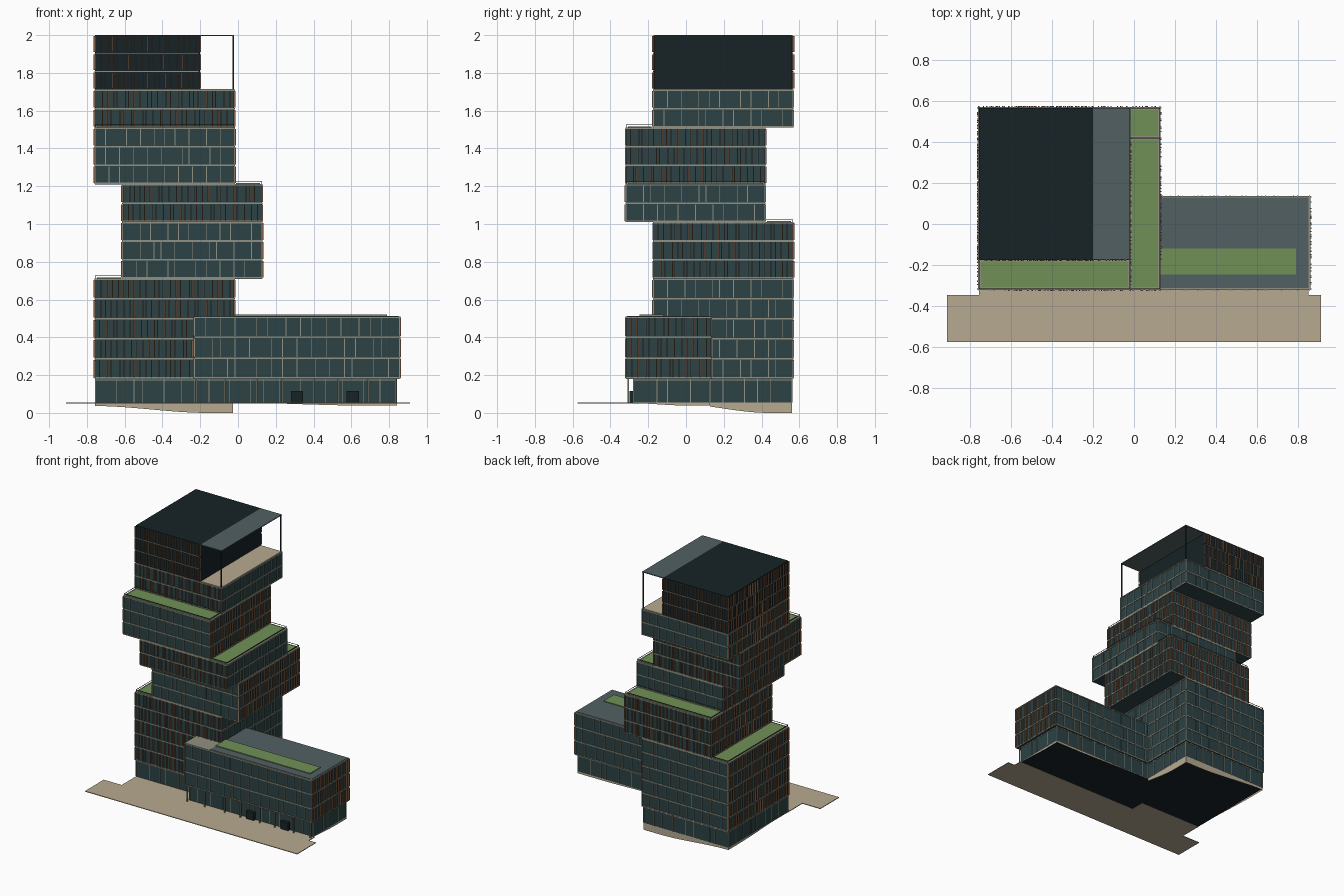
import bpy, bmesh, math, random
from mathutils import Vector, Matrix

if "Cube" in bpy.data.objects:
    bpy.data.objects.remove(bpy.data.objects["Cube"])

random.seed(4)


def material(name, hexcode):
    m = bpy.data.materials.new(name)
    lin = [(int(hexcode[i:i + 2], 16) / 255) ** 2.2 for i in (0, 2, 4)]
    m.diffuse_color = (*lin, 1)
    m.use_nodes = True
    m.node_tree.nodes["Principled BSDF"].inputs["Base Color"].default_value = m.diffuse_color
    return m


GLASS = material("glass", "304447")
DARK = material("dark_glass", "1d282b")
COPPER = material("copper", "80604a")
BAND = material("band", "8f9080")
GREEN = material("planting", "6f8f58")
ROOF = material("roof_grey", "536063")
STONE = material("stone", "b5a88f")
METAL = material("metal", "2a2c2c")


def boxes(name, mat, items):
    """One object from boxes given as (x0, x1, y0, y1, z0, z1)."""
    bm = bmesh.new()
    for x0, x1, y0, y1, z0, z1 in items:
        mtx = (Matrix.Translation(((x0 + x1) / 2, (y0 + y1) / 2, (z0 + z1) / 2))
               @ Matrix.Diagonal((x1 - x0, y1 - y0, z1 - z0, 1)))
        bmesh.ops.create_cube(bm, size=1, matrix=mtx)
    finish(name, mat, bm)


def finish(name, mat, bm):
    me = bpy.data.meshes.new(name)
    bm.to_mesh(me)
    bm.free()
    me.materials.append(mat)
    ob = bpy.data.objects.new(name, me)
    bpy.context.collection.objects.link(ob)


def face_fins(rect, side, z0, z1, step, width, depth):
    """Row of upright fins on one side (F, B, E or W) of a rectangle."""
    x0, x1, y0, y1 = rect
    a, b = (x0, x1) if side in "FB" else (y0, y1)
    n = round((b - a) / step)
    out = []
    for i in range(n + 1):
        shift = random.choice((-.25, 0, .25)) * step if 0 < i < n else 0
        c = a + (b - a) * i / n + shift
        lo, hi = c - width / 2, c + width / 2
        out.append({"F": (lo, hi, y0 - depth, y0, z0, z1),
                    "B": (lo, hi, y1, y1 + depth, z0, z1),
                    "W": (x0 - depth, x0, lo, hi, z0, z1),
                    "E": (x1, x1 + depth, lo, hi, z0, z1)}[side])
    return out


def block(name, rect, z0, z1, floors, dense, glass=GLASS, sides="FBEW"):
    """Glazed volume with floor bands, copper fins and slim mullions."""
    x0, x1, y0, y1 = rect
    boxes(name + "_glazing", glass, [(*rect, z0, z1)])
    h = (z1 - z0) / floors
    e = .004
    bands, fins, mullions = [], [], []
    for i in range(floors + 1):
        z = min(max(z0 + i * h, z0 + .005), z1 - .003)
        if glass is DARK:
            if i in (0, floors):
                continue
            bands.append((x0 - e, x1 - .01, y0 - e, y1 + e, z - .002, z + .002))
        else:
            bands.append((x0 - e, x1 + e, y0 - e, y1 + e, z - .004, z + .004))
    for i in range(floors):
        lo, hi = z0 + i * h + .006, z0 + (i + 1) * h - .006
        for s in sides:
            if s in dense:
                fins += face_fins(rect, s, lo, hi, .031, .006, .009)
            else:
                mullions += face_fins(rect, s, lo, hi, .075, .004, .006)
    boxes(name + "_floor_bands", BAND, bands)
    boxes(name + "_copper_fins", COPPER, fins)
    if mullions:
        boxes(name + "_mullions", BAND, mullions)


def terrace(name, rect, z):
    """Planted roof strip with a thin guard rail."""
    x0, x1, y0, y1 = rect
    boxes(name + "_planting", GREEN, [(x0 + .01, x1 - .01, y0 + .01, y1 - .01, z - .003, z + .005)])
    t, a, b = .0025, z + .013, z + .016
    rail = [(x0, x1, y0, y0 + t, a, b), (x0, x1, y1 - t, y1, a, b),
            (x0, x0 + t, y0, y1, a, b), (x1 - t, x1, y0, y1, a, b)]
    rail += [(x, x + t, y, y + t, z, a) for x in (x0, x1 - t) for y in (y0, y1 - t)]
    boxes(name + "_rail", METAL, rail)


# Shifted tower volumes
XW, XE = (-.756, -.02), (-.61, .126)
YB, YF = (-.172, .565), (-.317, .418)
block("lower_tower", (*XW, *YB), .18, .71, 5, "FW")
block("second_volume", (*XE, *YB), .71, 1.01, 3, "EBW")
block("third_volume", (*XE, *YF), 1.01, 1.21, 2, "FW")
block("fourth_volume", (*XW, *YF), 1.21, 1.51, 3, "EBW")
block("fifth_volume", (*XW, *YB), 1.51, 1.71, 2, "FW")
block("crown", (-.756, -.2, *YB), 1.712, 2, 3, "FBW", DARK, "FBW")

# Podium wing
block("podium", (-.23, .855, -.317, .132), .18, .51, 3, "EW")
boxes("podium_roof", ROOF, [(-.02, .85, -.312, .128, .508, .514)])
boxes("podium_roof_planting", GREEN, [(-.02, .79, -.245, -.12, .512, .52)])

# Terraces left by the shifts
terrace("west_terrace", (-.756, -.61, *YB), .711)
terrace("back_terrace", (*XE, .418, .565), 1.011)
terrace("east_terrace", (-.02, .126, *YF), 1.211)
terrace("front_terrace", (*XW, -.317, -.172), 1.511)

# Open crown loggia
boxes("loggia_deck", STONE, [(-.2, -.022, -.17, .563, 1.71, 1.714)])
boxes("loggia_roof", ROOF, [(-.2, -.02, *YB, 1.994, 2)])
boxes("loggia_columns", METAL, [(-.029, -.021, y, y + .008, 1.712, 1.995)
                                for y in (-.171, .556)])

# Recessed ground floor
tower_base, wing_base = (-.755, -.028, -.168, .56), (-.22, .84, -.277, .125)
boxes("ground_floor_glazing", GLASS, [(*tower_base, .054, .181), (*wing_base, .053, .181)])
boxes("ground_floor_underside", DARK, [(*tower_base, .05, .0545), (*wing_base, .05, .0535)])
mull = []
for s in "FBEW":
    for r in (tower_base, wing_base):
        mull += face_fins(r, s, .055, .18, .09, .004, .003)
boxes("ground_floor_mullions", BAND, mull)
boxes("ground_floor_transom", BAND, [(x0 - .002, x1 + .002, y0 - .002, y1 + .002, .172, .176)
                                     for x0, x1, y0, y1 in (tower_base, wing_base)])
boxes("street_columns", BAND, [(x - .004, x + .004, -.309, -.301, .05, .181)
                               for x in (-.22, -.07, .1, .235, .40, .53, .69, .835)])
boxes("entrance_portals", DARK, [(x, x + .065, -.30, -.27, .054, .115) for x in (.28, .575)])

# Stone skirt following the sloping ground


def ease(t):
    t = min(max(t, 0), 1)
    return t * t * (3 - 2 * t)


def depth(x, y):
    if x > -.02:
        return .013 * ease((x - .05) / .6) * ease((y + .3) / .3)
    return .052 * ease((y + .08) / .52) * (.3 + .7 * ease((x + .76) / .6))


def skirt(name, path, n=16):
    bm = bmesh.new()
    for a, b in zip(path, path[1:]):
        prev = None
        for i in range(n + 1):
            p = Vector(a).lerp(Vector(b), i / n)
            pair = [bm.verts.new((p.x, p.y, .054)),
                    bm.verts.new((p.x, p.y, max(0, .052 - depth(p.x, p.y))))]
            if prev:
                bm.faces.new((prev[0], prev[1], pair[1], pair[0]))
            prev = pair
    finish(name, STONE, bm)


skirt("tower_skirt", [(-.756, -.168), (-.756, .561), (-.027, .561), (-.027, .126)][::-1])
skirt("wing_skirt", [(-.019, .126), (.841, .126), (.841, -.277), (-.019, -.277)][::-1])

# Street plaza
boxes("plaza", STONE, [(-.91, .91, -.575, -.345, .049, .054),
                       (-.756, .85, -.345, -.277, .049, .054),
                       (-.756, -.22, -.277, -.168, .049, .054)])
